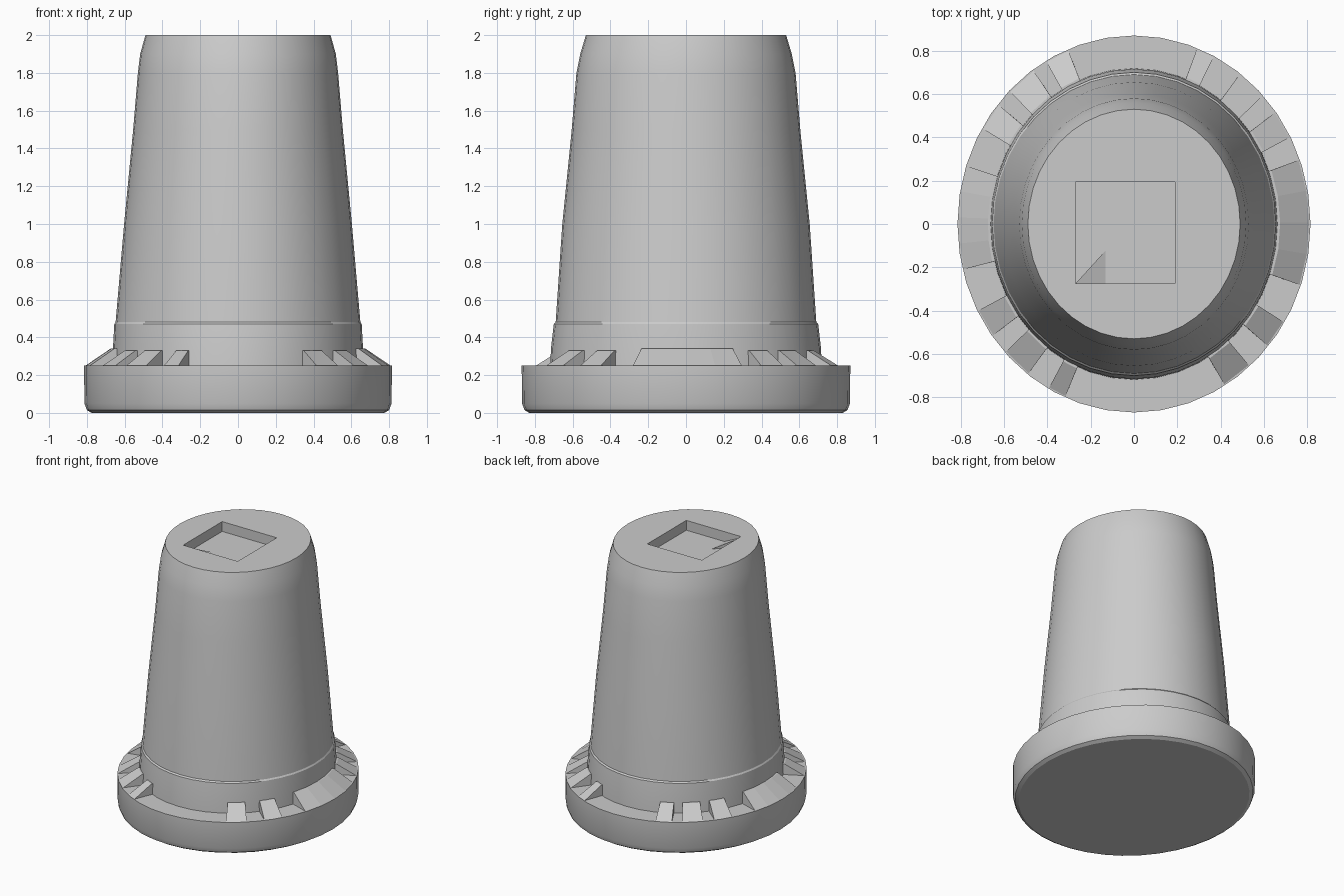
import bpy, bmesh
from math import sin, cos, radians, tau

if "Cube" in bpy.data.objects:
    bpy.data.objects.remove(bpy.data.objects["Cube"])

SEG = 40


def make_object(name, bm, smooth=True):
    bmesh.ops.recalc_face_normals(bm, faces=bm.faces)
    mesh = bpy.data.meshes.new(name)
    bm.to_mesh(mesh)
    bm.free()
    ob = bpy.data.objects.new(name, mesh)
    bpy.context.collection.objects.link(ob)
    if smooth:
        bpy.ops.object.select_all(action='DESELECT')
        ob.select_set(True)
        bpy.context.view_layer.objects.active = ob
        bpy.ops.object.shade_smooth_by_angle(angle=radians(25))
    return ob


def loft(name, rings):
    """Stack elliptical rings given as (z, x radius, y radius) and cap the ends."""
    bm = bmesh.new()
    loops = [[bm.verts.new((rx * cos(tau * i / SEG), ry * sin(tau * i / SEG), z))
              for i in range(SEG)] for z, rx, ry in rings]
    for a, b in zip(loops, loops[1:]):
        for i in range(SEG):
            j = (i + 1) % SEG
            bm.faces.new((a[i], a[j], b[j], b[i]))
    bm.faces.new(loops[0][::-1])
    bm.faces.new(loops[-1])
    return make_object(name, bm)


def wedge(name, a0, a1, top=0.34):
    """Sloped gusset from the flange edge up to the body, between two angles."""
    bm = bmesh.new()
    steps = max(1, round((a1 - a0) / 9))
    prev = first = None
    for k in range(steps + 1):
        t = radians(a0 + (a1 - a0) * k / steps)
        c, s = cos(t), sin(t)
        row = [bm.verts.new((rx * c, ry * s, z)) for rx, ry, z in
               ((0.62, 0.67, 0.2), (0.808, 0.863, 0.2), (0.808, 0.863, 0.25),
                (0.675, 0.725, top), (0.62, 0.67, top))]
        if prev:
            for i in range(5):
                j = (i + 1) % 5
                bm.faces.new((prev[i], prev[j], row[j], row[i]))
        else:
            first = row
        prev = row
    bm.faces.new(first)
    bm.faces.new(prev)
    return make_object(name, bm, smooth=False)


# Wide flange at the foot
loft("base_flange", [(0, 0.775, 0.83), (0.015, 0.80, 0.855), (0.05, 0.813, 0.868),
                     (0.25, 0.815, 0.87)])

# Tapered body
body = loft("tapered_body", [(0.2, 0.665, 0.72), (0.34, 0.662, 0.715), (0.47, 0.655, 0.70),
                             (0.48, 0.648, 0.69), (1.0, 0.603, 0.655), (1.5, 0.555, 0.605),
                             (1.8, 0.53, 0.58), (1.9, 0.518, 0.56), (2.0, 0.49, 0.53)])

# Square recess in the top
bm = bmesh.new()
bmesh.ops.create_cube(bm, size=1)
for v in bm.verts:
    v.co = (-0.04 + v.co.x * 0.46, -0.04 + v.co.y * 0.47, 2.0 + v.co.z * 0.15)
cutter = make_object("recess_cutter", bm, smooth=False)
cutter.hide_render = True
cutter.hide_set(True)
mod = body.modifiers.new("recess", 'BOOLEAN')
mod.operation = 'DIFFERENCE'
mod.solver = 'EXACT'
mod.object = cutter

# Small sloped fillet in the recess corner
bm = bmesh.new()
corner = [bm.verts.new(p) for p in ((-0.27, -0.275, 1.92), (-0.12, -0.275, 1.92),
                                    (-0.27, -0.275, 1.99), (-0.12, -0.11, 1.92))]
for f in ((0, 1, 2), (1, 3, 2), (0, 2, 3), (0, 3, 1)):
    bm.faces.new([corner[i] for i in f])
make_object("recess_corner", bm, smooth=False)

# Broad blocks at the sides, narrower gussets around the rest
wedge("side_block_right", -19, 20)
wedge("side_block_left", 162, 194)
for i, (mid, width) in enumerate(((32, 9), (48, 10), (66, 6), (116, 8), (130, 10), (145, 9),
                                  (212, 9), (228, 10), (244, 6), (306, 10), (324, 9))):
    wedge(f"gusset_{i + 1}", mid - width / 2, mid + width / 2, 0.33)
